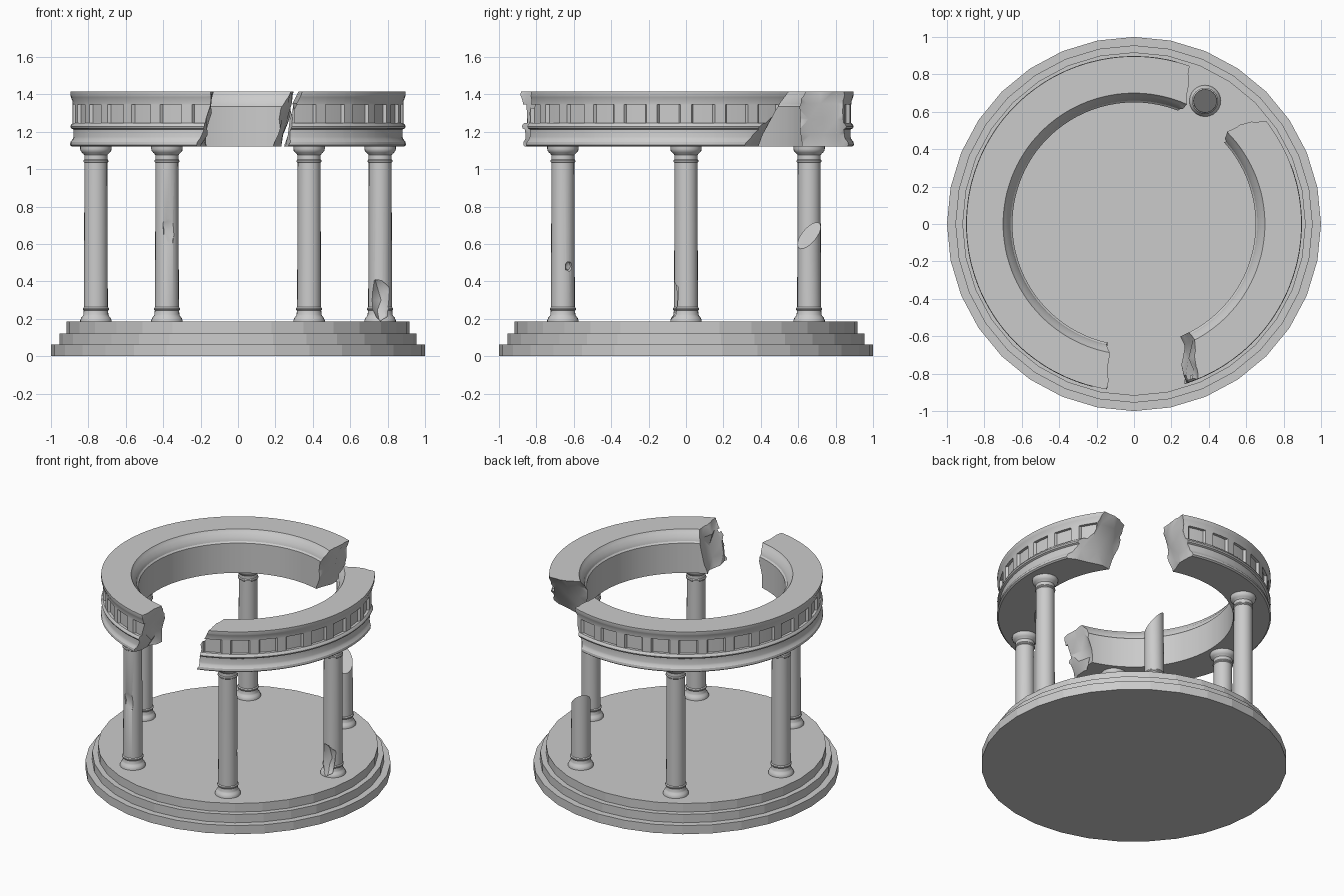
import bpy, bmesh, math, random
from mathutils import Vector

if "Cube" in bpy.data.objects:
    bpy.data.objects.remove(bpy.data.objects["Cube"])

random.seed(4)


def add_object(name, bm):
    bmesh.ops.recalc_face_normals(bm, faces=bm.faces)
    me = bpy.data.meshes.new(name)
    bm.to_mesh(me)
    bm.free()
    ob = bpy.data.objects.new(name, me)
    bpy.context.collection.objects.link(ob)
    return ob


def activate(ob):
    bpy.ops.object.select_all(action='DESELECT')
    ob.select_set(True)
    bpy.context.view_layer.objects.active = ob


def smooth(ob, angle=35):
    activate(ob)
    bpy.ops.object.shade_smooth_by_angle(angle=math.radians(angle))


def cut(ob, cutter):
    # subtract the cutter, then discard it
    cutter.hide_render = True
    m = ob.modifiers.new("break", 'BOOLEAN')
    m.operation, m.solver, m.object = 'DIFFERENCE', 'EXACT', cutter
    activate(ob)
    bpy.ops.object.modifier_apply(modifier=m.name)
    bpy.data.objects.remove(cutter, do_unlink=True)


def lathe(profile, angles, closed=False, center=(0, 0), radius=lambda r, i, a: r):
    bm = bmesh.new()
    rings = []
    for a in angles:
        t = math.radians(a)
        ring = []
        for i, (r, z) in enumerate(profile):
            q = radius(r, i, a)
            ring.append(bm.verts.new((center[0] + q * math.cos(t), center[1] + q * math.sin(t), z)))
        rings.append(ring)
    n, k = len(rings), len(profile)
    for j in range(n):
        a, b = rings[j], rings[(j + 1) % n]
        for i in range(k if closed else k - 1):
            i2 = (i + 1) % k
            bm.faces.new((a[i], b[i], b[i2], a[i2]))
    if not closed:
        bm.faces.new([r[0] for r in rings])
        bm.faces.new([r[-1] for r in rings])
    return bm


def even(n):
    return [360 * i / n for i in range(n)]


# Stepped round base
add_object("stepped_base", lathe(
    [(1, 0), (1, .062), (.955, .062), (.955, .122), (.918, .122), (.918, .184)], even(32)))

# Columns with moulded foot and capital
foot = [(.084, .18), (.084, .192), (.078, .206), (.070, .215), (.067, .222), (.065, .243),
        (.070, .249), (.070, .256), (.064, .262)]
head = [(.061, 1.034), (.067, 1.039), (.067, 1.046), (.062, 1.052), (.062, 1.075), (.067, 1.082),
        (.074, 1.088), (.082, 1.098), (.084, 1.108), (.084, 1.125)]
columns = []
for k in range(6):
    t = math.radians(60 * k)
    c = (.76 * math.cos(t), .76 * math.sin(t))
    bm = lathe(foot + head, even(24), center=c)
    if k == 1:
        # Broken stump with a slanted top
        r = bmesh.ops.bisect_plane(bm, geom=bm.verts[:] + bm.edges[:] + bm.faces[:],
                                   plane_co=(c[0], c[1], .645), plane_no=Vector((.85, -.75, 1)).normalized(),
                                   clear_outer=True)
        bmesh.ops.holes_fill(bm, edges=[e for e in r['geom_cut'] if isinstance(e, bmesh.types.BMEdge)])
    columns.append(add_object("column_%d" % (k + 1), bm))


def rock(loc, scale):
    # jagged lump used to chip the shafts
    bm = bmesh.new()
    bmesh.ops.create_icosphere(bm, subdivisions=2, radius=1)
    for v in bm.verts:
        v.co *= random.uniform(.8, 1.2)
        v.co = Vector(loc) + v.co * Vector(scale)
    return add_object("chip_cutter", bm)


# Chips knocked out of the columns
cut(columns[4], rock((-.365, -.745, .67), (.05, .045, .1)))
cut(columns[0], rock((.765, -.075, .30), (.065, .06, .11)))
cut(columns[5], rock((.435, -.625, .48), (.022, .022, .03)))
for c in columns:
    smooth(c)

# Ring beam: moulded section, frieze rows alternate blocks and recessed panels
section = [(.65, 1.12), (.888, 1.12), (.898, 1.128), (.896, 1.145), (.884, 1.16), (.880, 1.172),
           (.880, 1.212), (.892, 1.218), (.896, 1.228), (.892, 1.238), (.884, 1.246), (.884, 1.247),
           (.884, 1.345), (.884, 1.346), (.886, 1.365), (.893, 1.385), (.896, 1.392), (.896, 1.414),
           (.70, 1.414), (.688, 1.395), (.667, 1.372), (.66, 1.345), (.65, 1.335)]
frieze = (11, 12)
steps = [(-1.9), 0, 1.9, 2.5, 6, 9.5]
angles = [12 * p + s for p in range(30) for s in steps]


def frieze_radius(r, i, a):
    off = abs((a + 6) % 12 - 6)
    return r - .018 if i in frieze and off > 2.2 else r


ring = add_object("ring_beam", lathe(section, angles, closed=True, radius=frieze_radius))


def gap(a, b):
    # a, b: end angles at (inner bottom, outer bottom, inner top, outer top)
    bm = bmesh.new()
    bmesh.ops.create_cube(bm, size=2)
    bmesh.ops.subdivide_edges(bm, edges=bm.edges[:], cuts=3, use_grid_fill=True)
    for vert in bm.verts:
        u, v, w = [(q + 1) / 2 for q in vert.co]

        def mix(e):
            return (e[0] * (1 - v) + e[1] * v) * (1 - w) + (e[2] * (1 - v) + e[3] * v) * w
        ang = mix(a) * (1 - u) + mix(b) * u
        if u < .01 or u > .99:
            ang += random.uniform(-1.6, 1.6)
        t, r = math.radians(ang), .62 + .31 * v
        vert.co = (r * math.cos(t), r * math.sin(t), 1.10 + .335 * w)
    bmesh.ops.triangulate(bm, faces=bm.faces[:])
    return add_object("gap_cutter", bm)


# Two collapsed gaps: front and back right
cut(ring, gap((254, 257, 257.7, 260.7), (292.5, 286, 299, 291)))
cut(ring, gap((37, 16, 47, 39.5), (72, 76, 66.5, 69.5)))
smooth(ring, 30)
